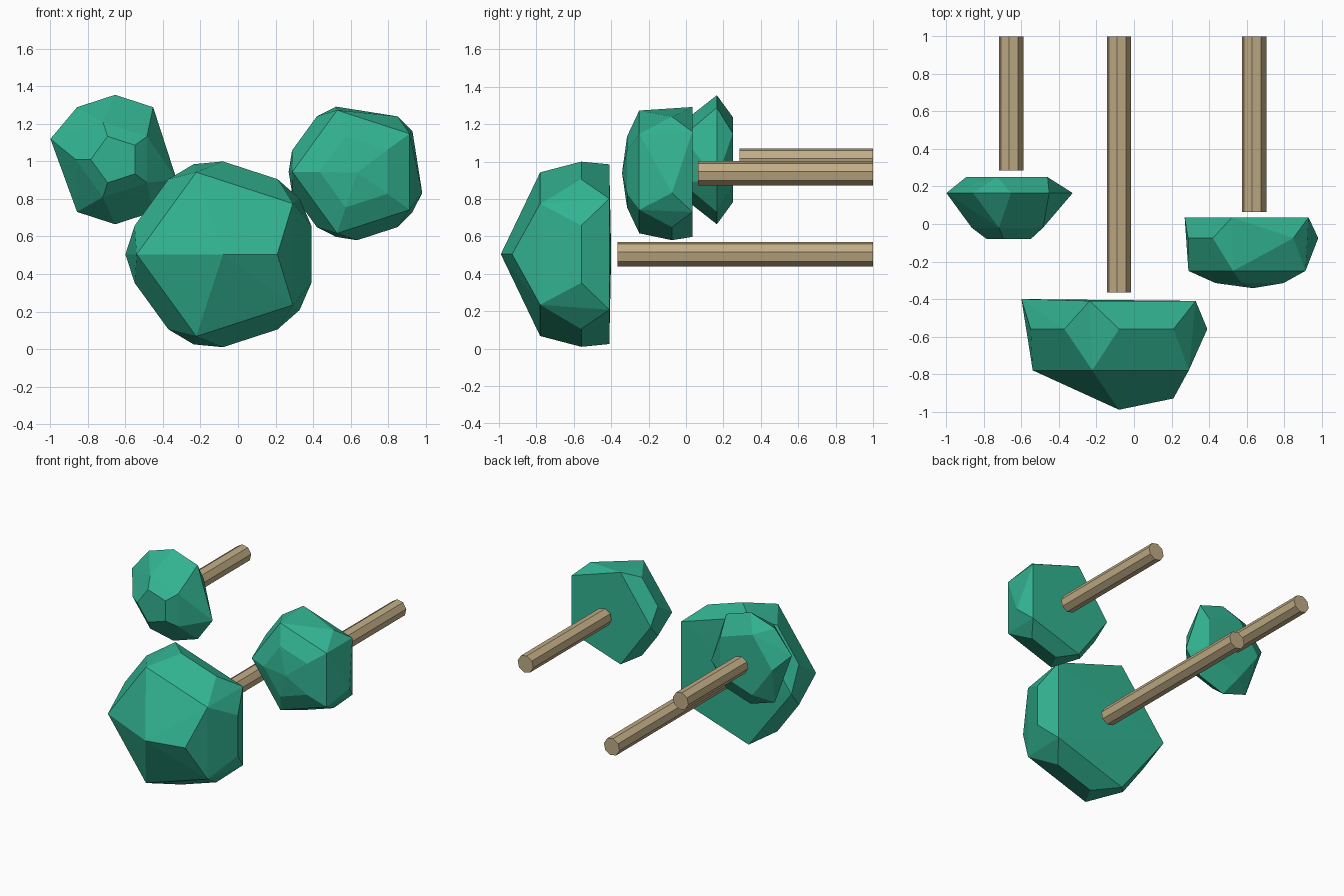
import bpy, bmesh
from math import cos, sin, radians
from mathutils import Matrix

cube = bpy.data.objects.get("Cube")
if cube:
    bpy.data.objects.remove(cube, do_unlink=True)


def make_material(name, colour):
    mat = bpy.data.materials.new(name)
    mat.use_nodes = True
    mat.diffuse_color = colour
    mat.node_tree.nodes["Principled BSDF"].inputs["Base Color"].default_value = colour
    return mat


leaf_green = make_material("leaf green", (0.032, 0.45, 0.285, 1))
bark_tan = make_material("bark tan", (0.53, 0.415, 0.235, 1))


def finish(name, bm, mat):
    bmesh.ops.recalc_face_normals(bm, faces=bm.faces)
    mesh = bpy.data.meshes.new(name)
    bm.to_mesh(mesh)
    bm.free()
    mesh.materials.append(mat)
    obj = bpy.data.objects.new(name, mesh)
    bpy.context.collection.objects.link(obj)
    return obj


def ring(cx, cz, y, radius, sides, phase, skip=()):
    """Points of a polygon facing the front; skipped corners flatten that side."""
    points = []
    for i in range(sides):
        if i not in skip:
            a = radians(phase + 360 * i / sides)
            points.append((cx + radius * cos(a), y, cz + radius * sin(a)))
    return points


def foliage(name, cx, cz, rings, extras=()):
    """Faceted leaf clump: hull around stacked polygon rings."""
    bm = bmesh.new()
    for spec in rings:
        for p in ring(cx, cz, *spec):
            bm.verts.new(p)
    for p in extras:
        bm.verts.new(p)
    hull = bmesh.ops.convex_hull(bm, input=bm.verts)
    loose = {g for g in hull["geom_interior"] + hull["geom_unused"]
             if isinstance(g, bmesh.types.BMVert)}
    bmesh.ops.delete(bm, geom=list(loose), context="VERTS")
    return finish(name, bm, leaf_green)


def trunk(name, cx, cz, start, end=1.0, radius=0.066):
    """Eight-sided pole lying along the depth axis."""
    bm = bmesh.new()
    place = (Matrix.Translation((cx, (start + end) / 2, cz))
             @ Matrix.Rotation(radians(90), 4, "X")
             @ Matrix.Rotation(radians(10), 4, "Z"))
    bmesh.ops.create_cone(bm, cap_ends=True, segments=8, radius1=radius,
                          radius2=radius, depth=end - start, matrix=place)
    return finish(name, bm, bark_tan)


# Large clump in the middle
foliage("middle_foliage", -0.08, 0.505,
        [(-0.78, 0.46, 5, 36), (-0.56, 0.495, 10, 18), (-0.41, 0.505, 5, 36)],
        [(-0.08, -0.99, 0.505), (0.21, -0.93, 0.505), (-0.6, -0.4, 0.505)])
trunk("middle_trunk", -0.08, 0.505, -0.365)

# Clump on the model's left
foliage("left_foliage", 0.635, 0.945,
        [(-0.315, 0.2, 5, 36), (-0.25, 0.345, 5, 36),
         (-0.075, 0.365, 10, 18, (0, 2)), (0.035, 0.365, 5, 36)],
        [(0.635, -0.342, 0.94)])
trunk("left_trunk", 0.64, 0.937, 0.065)

# Small clump on the model's right
foliage("right_foliage", -0.655, 1.01,
        [(-0.08, 0.13, 5, 36), (-0.02, 0.21, 5, 36),
         (0.165, 0.345, 10, 18, (0, 5)), (0.25, 0.24, 5, 36)],
        [(-1.0, 0.165, 1.12)])
trunk("right_trunk", -0.655, 1.005, 0.285)
